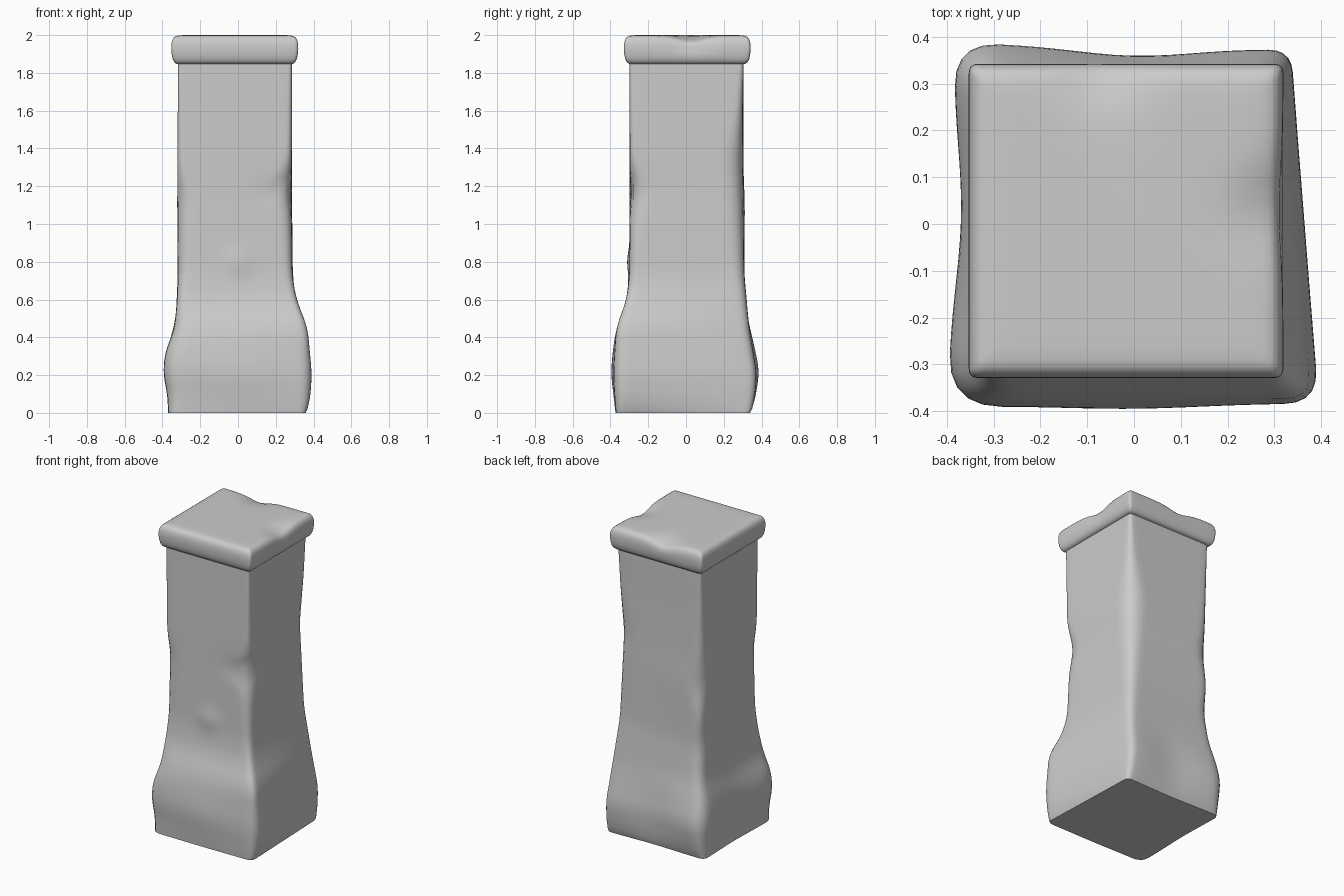
import bpy, bmesh, math
from mathutils import Vector

if "Cube" in bpy.data.objects:
    bpy.data.objects.remove(bpy.data.objects["Cube"])

# Worn corner edges of the shaft: (z, x, y, rounding)
FRONT_LEFT = [(0, -.37, -.37, .07), (.1, -.375, -.377, .09), (.21, -.403, -.393, .12),
              (.33, -.388, -.387, .11), (.43, -.34, -.37, .09), (.6, -.322, -.315, .05),
              (.75, -.318, -.3, .07), (1.15, -.322, -.298, .1), (1.3, -.32, -.298, .04),
              (1.87, -.318, -.298, .02)]
FRONT_RIGHT = [(0, .36, -.37, .04), (.05, .383, -.376, .06), (.2, .398, -.385, .08),
               (.45, .373, -.37, .05), (.6, .31, -.315, .04), (.72, .288, -.3, .05),
               (1.0, .285, -.298, .07), (1.17, .28, -.298, .13), (1.35, .285, -.298, .04),
               (1.87, .285, -.298, .02)]
BACK_RIGHT = [(0, .335, .34, .03), (.04, .337, .36, .04), (.2, .335, .377, .05),
              (.45, .315, .335, .05), (.75, .29, .308, .07), (1.3, .285, .302, .12),
              (1.6, .285, .3, .05), (1.87, .285, .305, .02)]
BACK_LEFT = [(0, -.37, .34, .04), (.06, -.375, .365, .07), (.22, -.387, .393, .1),
             (.33, -.377, .37, .09), (.5, -.33, .327, .06), (.7, -.32, .308, .08),
             (.9, -.32, .31, .05), (1.1, -.322, .313, .11), (1.3, -.32, .304, .06),
             (1.87, -.318, .305, .02)]


def sample(keys, z):
    if z <= keys[0][0]:
        return Vector(keys[0][1:])
    for a, b in zip(keys, keys[1:]):
        if z <= b[0]:
            t = (z - a[0]) / (b[0] - a[0])
            return Vector(a[1:]).lerp(Vector(b[1:]), t)
    return Vector(keys[-1][1:])


def smooth_sample(keys, z):
    w = min(.05, z)
    return sum((sample(keys, z + w * d) for d in (-1, -.5, 0, .5, 1)), Vector((0, 0, 0))) / 5


def ring(corners, z, side_steps=14, corner_steps=5):
    """Square ring with individually rounded corners; corners are (x, y, radius)."""
    pts = []
    for i in range(4):
        p = corners[i].to_2d()
        r = corners[i].z
        prev, nxt = corners[i - 1].to_2d(), corners[(i + 1) % 4].to_2d()
        a = p + (prev - p).normalized() * r
        b = p + (nxt - p).normalized() * r
        for k in range(corner_steps + 1):
            t = k / corner_steps
            pts.append(a * (1 - t) ** 2 + p * 2 * t * (1 - t) + b * t * t)
        end = nxt + (p - nxt).normalized() * corners[(i + 1) % 4].z
        for k in range(1, side_steps):
            pts.append(b.lerp(end, k / side_steps))
    return [Vector((p.x, p.y, z)) for p in pts]


def loft(name, rings, angle):
    bm = bmesh.new()
    rows = [[bm.verts.new(p) for p in r] for r in rings]
    n = len(rows[0])
    for lo, hi in zip(rows, rows[1:]):
        for i in range(n):
            j = (i + 1) % n
            bm.faces.new((lo[i], lo[j], hi[j], hi[i]))
    bm.faces.new(rows[0][::-1])
    bm.faces.new(rows[-1])
    bmesh.ops.recalc_face_normals(bm, faces=bm.faces)
    me = bpy.data.meshes.new(name)
    bm.to_mesh(me)
    bm.free()
    ob = bpy.data.objects.new(name, me)
    bpy.context.collection.objects.link(ob)
    bpy.context.view_layer.objects.active = ob
    ob.select_set(True)
    bpy.ops.object.shade_smooth_by_angle(angle=math.radians(angle))
    ob.select_set(False)
    return ob


def gauss(d, w):
    return math.exp(-(d / w) ** 2)


# Shaft with flared foot
shaft_rings = []
for k in range(76):
    z = 1.87 * k / 75
    cs = [smooth_sample(c, z) for c in (FRONT_LEFT, FRONT_RIGHT, BACK_RIGHT, BACK_LEFT)]
    r = ring(cs, z)
    foot = gauss(z - .2, .2)
    for p in r:
        # hollow foot sides and a small knob on the front face
        if p.y > .28:
            p.y -= .02 * foot * gauss(p.x, .18)
        if p.x < -.28:
            p.x += .022 * foot * gauss(p.y - .02, .2)
        if p.y < -.28:
            p.y -= .008 * foot * gauss(p.x, .2)
            p.y += .012 * (gauss(z - 1.17, .07) * gauss(p.x - .24, .12)
                           - gauss(z - .8, .07) * gauss(p.x, .07))
    shaft_rings.append(r)
loft("pillar_shaft", shaft_rings, 40)

# Rolled cap with worn dips in its back and right rims
profile = [(1.848, -.03), (1.848, .008), (1.858, .02), (1.875, .028), (1.9, .033), (1.93, .035),
           (1.955, .034), (1.975, .029), (1.988, .021), (1.995, .01), (1.998, -.005),
           (2.0, -.03), (2.0, -.07), (2.0, -.12), (2.0, -.2)]
cap_rings = []
for z, o in profile:
    x0, x1, y0, y1 = -.318 - o, .284 + o, -.294 - o, .307 + o
    rad = .02
    r = ring([Vector((x0, y0, rad)), Vector((x1, y0, rad)),
              Vector((x1, y1, rad)), Vector((x0, y1, rad))], z)
    for p in r:
        if z > 1.9:
            h = (z - 1.9) / .1
            dip = gauss(p.x + .07, .09) * gauss(p.y - .34, .08)
            dip += gauss(p.y - .03, .09) * gauss(p.x - .315, .08)
            p.z -= .03 * h * dip
            p.x -= .008 * gauss(p.y - .03, .12) * (p.x > .2)
    cap_rings.append(r)
loft("pillar_cap", cap_rings, 50)
